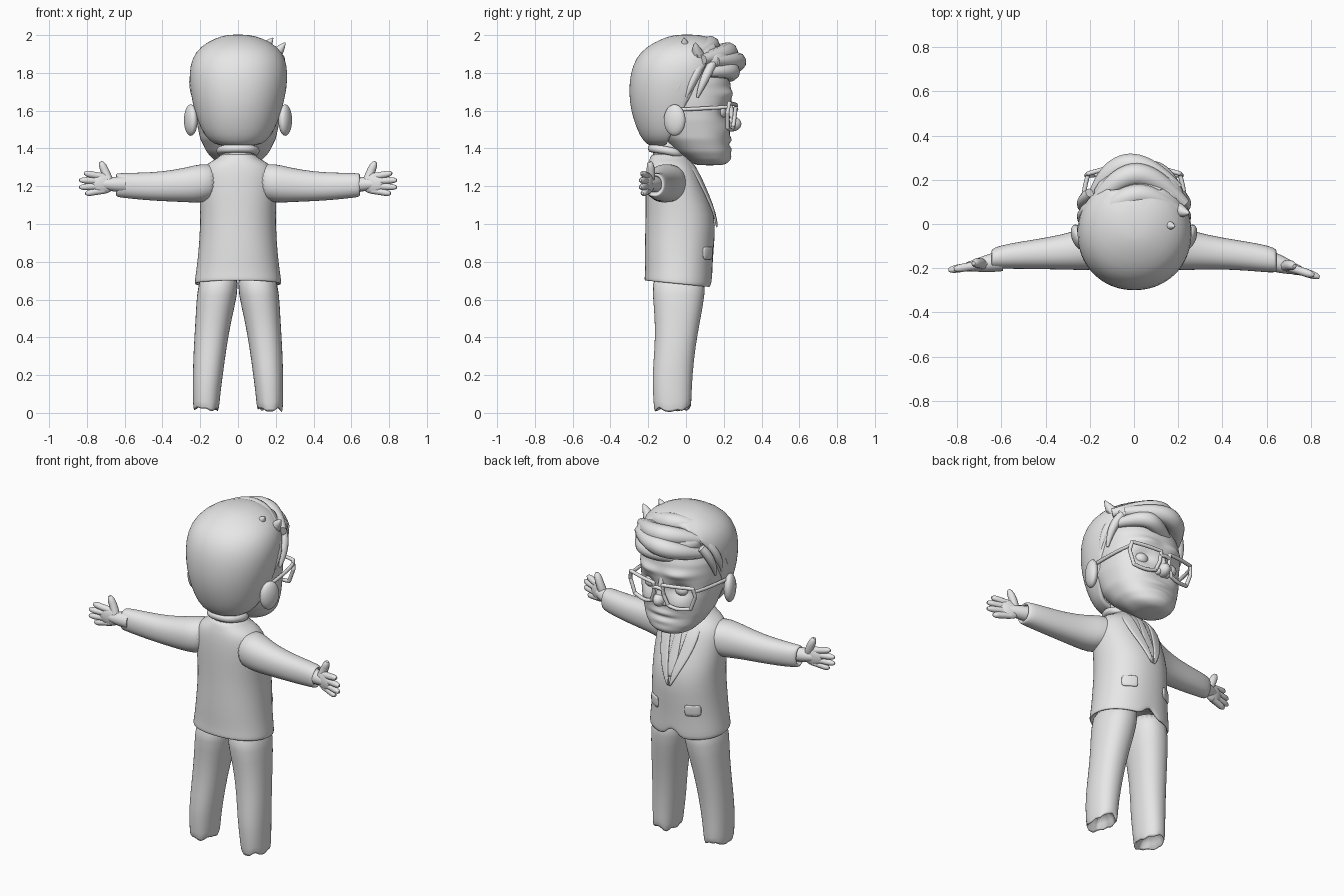
import bpy
import bmesh
import math
import random
from mathutils import Vector

random.seed(4)
if "Cube" in bpy.data.objects:
    bpy.data.objects.remove(bpy.data.objects["Cube"])

grey = bpy.data.materials.new("plain_grey")
grey.use_nodes = True
grey.diffuse_color = (0.8, 0.8, 0.8, 1)
grey.node_tree.nodes["Principled BSDF"].inputs["Base Color"].default_value = (0.8, 0.8, 0.8, 1)


def finish(name, bm, subdiv=1, thick=0):
    """Turn a bmesh into a smooth shaded object."""
    bmesh.ops.recalc_face_normals(bm, faces=bm.faces)
    mesh = bpy.data.meshes.new(name)
    bm.to_mesh(mesh)
    bm.free()
    mesh.shade_smooth()
    mesh.materials.append(grey)
    obj = bpy.data.objects.new(name, mesh)
    bpy.context.collection.objects.link(obj)
    if thick:
        mod = obj.modifiers.new("thickness", "SOLIDIFY")
        mod.thickness = thick
        mod.offset = -1
    if subdiv:
        mod = obj.modifiers.new("smooth", "SUBSURF")
        mod.levels = mod.render_levels = subdiv
    return obj


def extents(rings, t):
    """Section extents at height t, between the listed sections."""
    for a, b in zip(rings, rings[1:]):
        if a[0] <= t <= b[0]:
            f = (t - a[0]) / (b[0] - a[0])
            return [p + (q - p) * f for p, q in zip(a[1:], b[1:])]
    return rings[-1][1:] if t > rings[-1][0] else rings[0][1:]


def resample(rings, count):
    lo, hi = rings[0][0], rings[-1][0]
    steps = [lo + (hi - lo) * i / count for i in range(count + 1)]
    return [(t, *extents(rings, t)) for t in steps]


def loft_mesh(rings, axis="z", sides=32, power=2.2, adjust=None):
    """Rings are (position, a0, a1, b0, b1) extents across the axis."""
    bm = bmesh.new()
    loops = []
    for t, a0, a1, b0, b1 in rings:
        loop = []
        for i in range(sides):
            ang = math.tau * i / sides
            c, s = math.cos(ang), math.sin(ang)
            a = (a0 + a1) / 2 + (a1 - a0) / 2 * math.copysign(abs(c) ** (2 / power), c)
            b = (b0 + b1) / 2 + (b1 - b0) / 2 * math.copysign(abs(s) ** (2 / power), s)
            p = Vector((a, b, t) if axis == "z" else (t, a, b))
            loop.append(bm.verts.new(adjust(p) if adjust else p))
        loops.append(loop)
    for lo, hi in zip(loops, loops[1:]):
        for i in range(sides):
            j = (i + 1) % sides
            bm.faces.new((lo[i], lo[j], hi[j], hi[i]))
    bm.faces.new(loops[0])
    bm.faces.new(loops[-1])
    return bm


def ball(name, centre, radii, turn=0):
    bm = bmesh.new()
    bmesh.ops.create_uvsphere(bm, u_segments=24, v_segments=14, radius=1)
    bmesh.ops.scale(bm, vec=radii, verts=bm.verts)
    obj = finish(name, bm, 0)
    obj.location = centre
    obj.rotation_euler.z = turn
    return obj


def tube(name, points, radius, taper=None, closed=False):
    """Rounded tube along a smooth path, converted to a mesh."""
    curve = bpy.data.curves.new(name, "CURVE")
    curve.dimensions = "3D"
    curve.bevel_depth = radius
    curve.bevel_resolution = 3
    curve.use_fill_caps = True
    curve.resolution_u = 8
    spline = curve.splines.new("NURBS")
    spline.points.add(len(points) - 1)
    for i, (p, co) in enumerate(zip(spline.points, points)):
        p.co = (*co, 1)
        p.radius = taper[i] if taper else 1
    spline.order_u = 3
    spline.use_endpoint_u = not closed
    spline.use_cyclic_u = closed
    temp = bpy.data.objects.new(name + "_path", curve)
    bpy.context.collection.objects.link(temp)
    bpy.context.view_layer.update()
    mesh = bpy.data.meshes.new_from_object(temp.evaluated_get(bpy.context.evaluated_depsgraph_get()))
    bpy.data.objects.remove(temp)
    bm = bmesh.new()
    bm.from_mesh(mesh)
    return finish(name, bm, 0)


# Jacket body, with a dipping front hem and a small front vent
BODY = [(0.67, -.23, .23, -.22, .135), (0.69, -.23, .23, -.22, .14), (0.75, -.222, .222, -.217, .14),
        (0.85, -.21, .21, -.22, .145), (1.0, -.2, .2, -.215, .16), (1.1, -.203, .203, -.215, .135),
        (1.2, -.205, .205, -.215, .095), (1.28, -.2, .2, -.21, .065), (1.325, -.16, .16, -.2, .035),
        (1.35, -.1, .1, -.19, .01), (1.38, -.09, .09, -.18, 0)]


def hem(p):
    if p.z < 0.72:
        p.z -= 0.1 * p.y - 0.005
        if p.y > 0.05 and abs(p.x) < 0.045:
            p.z += 0.07
    return p


finish("jacket_body", loft_mesh([(0.77, -.19, .19, -.18, .1), (0.675, -.215, .215, -.205, .12)] + BODY, adjust=hem))


def front_y(x, z):
    x0, x1, y0, y1 = extents(BODY, z)
    return (y0 + y1) / 2 + (y1 - y0) / 2 * max(0, 1 - abs(x / x1) ** 2.2) ** (1 / 2.2)


def front_plate(name, rows, lift, side=1):
    """Thin cloth plate following the chest; rows are (z, inner x, outer x)."""
    bm = bmesh.new()
    grid = []
    for z, xa, xb in rows:
        xs = [side * (xa + (xb - xa) * i / 4) for i in range(5)]
        grid.append([bm.verts.new((x, front_y(x, z) + lift, z)) for x in xs])
    for lo, hi in zip(grid, grid[1:]):
        for i in range(4):
            bm.faces.new((lo[i], lo[i + 1], hi[i + 1], hi[i]))
    return finish(name, bm, 1, 0.012)


front_plate("tie", [(1.345, -.025, .025), (1.3, -.018, .018), (1.2, -.027, .027), (1.08, -.032, .032), (1.03, -.01, .01)], .006)
tube("shirt_collar", [(.075, -.03, 1.37), (.1, -.1, 1.39), (.06, -.18, 1.4), (-.06, -.18, 1.4), (-.1, -.1, 1.39), (-.075, -.03, 1.37)],
     .022, closed=True)
finish("neck", loft_mesh([(1.3, -.09, .09, -.18, .0), (1.38, -.085, .085, -.175, .0), (1.5, -.085, .085, -.17, .05)], sides=20))

# Limbs, facing +y so the figure's own left is -x
for side, label in ((-1, "left"), (1, "right")):
    front_plate(label + "_lapel", [(1.35, .05, .095), (1.29, .055, .125), (1.2, .042, .115), (1.1, .022, .075),
                                   (1.03, .008, .04), (0.98, 0, .012)], .012, side)
    front_plate(label + "_pocket_flap", [(.88, .09, .165), (.86, .088, .17), (.81, .088, .17)], .012, side)

    def ragged(p):
        return Vector((p.x, p.y, random.uniform(-.005, .035) + max(0, p.y) * .5)) if p.z < .05 else p
    leg = [(.09, .13, .21, -.13, 0), (.02, .11, .23, -.16, .015), (.021, .1, .238, -.17, .028), (.1, .093, .24, -.175, .03),
           (.2, .08, .24, -.18, .035), (.35, .06, .235, -.165, .05), (.5, .033, .225, -.165, .078),
           (.62, .003, .22, -.178, .1), (.76, -.01, .2, -.18, .11)]
    finish(label + "_leg", loft_mesh([(z, *sorted((side * a, side * b)), c, d) for z, a, b, c, d in leg], sides=24, adjust=ragged))

    back = .018 if side > 0 else 0
    sleeve = [(.1, -.2, .02, 1.13, 1.32), (.2, -.21, 0, 1.11, 1.32), (.27, -.208, -.035, 1.115, 1.3), (.4, -.205, -.062, 1.12, 1.277),
              (.52, -.203 - back / 2, -.08, 1.128, 1.272), (.62, -.203 - back, -.1, 1.14, 1.27),
              (.645, -.2 - back, -.115, 1.143, 1.268), (.648, -.19 - back, -.13, 1.16, 1.255), (.6, -.18, -.13, 1.17, 1.25)]
    finish(label + "_sleeve", loft_mesh([(side * t, *r) for t, *r in sleeve], axis="x", sides=24))

    slope = .33 if side > 0 else .17

    def at(x, z, shift=0):
        return (side * x, -.175 - slope * (x - .64) + shift, z)
    ball(label + "_palm", at(.715, 1.215), (.065, .026, .055), -side * slope)
    tube(label + "_wrist", [at(.6, 1.21), at(.66, 1.21), at(.72, 1.213)], .045, [1, .95, .6])
    for n, (tip_x, tip_z) in enumerate(((.815, 1.268), (.84, 1.232), (.84, 1.195), (.808, 1.162))):
        root = 1.25 - .024 * n
        tube(f"{label}_finger_{n + 1}", [at(.71, root), at(.765, (root + tip_z) / 2), at(tip_x - .012, tip_z), at(tip_x, tip_z)],
             .019, [1, 1, .9, .35])
    tube(label + "_thumb", [at(.685, 1.23), at(.7, 1.27, .01), at(.722, 1.32, .012), at(.726, 1.33, .012)], .024, [1, 1, .8, .35])

# Head with sculpted sockets, brow, cheeks, lips and chin
SKULL = [(1.31, -.06, .06, .05, .2), (1.33, -.12, .12, .03, .225), (1.38, -.165, .165, -.05, .235), (1.45, -.2, .2, -.12, .23),
         (1.55, -.222, .222, -.18, .235), (1.65, -.232, .232, -.22, .24), (1.75, -.235, .235, -.24, .235),
         (1.85, -.21, .21, -.22, .2), (1.93, -.13, .13, -.13, .14), (1.96, -.06, .06, -.06, .07)]
BUMPS = [(.1, 1.595, .055, .04, -.035), (.1, 1.69, .08, .022, .022), (.11, 1.5, .06, .04, .01),
         (0, 1.445, .07, .014, .016), (0, 1.42, .09, .01, -.012), (0, 1.4, .06, .013, .012), (0, 1.35, .07, .022, .012)]


def sculpt(p):
    if p.y > .08:
        for bx, bz, wx, wz, amount in BUMPS:
            p.y += amount * math.exp(-((abs(p.x) - bx) / wx) ** 2 - ((p.z - bz) / wz) ** 2)
    return p


finish("head", loft_mesh(resample(SKULL, 46), sides=56, power=2.3, adjust=sculpt))
ball("nose", (0, .243, 1.53), (.036, .05, .04))
tube("nose_bridge", [(0, .225, 1.66), (0, .235, 1.6), (0, .25, 1.54)], .024, [.6, .8, 1])

# Ears, eyes and glasses
for side, label in ((-1, "left"), (1, "right")):
    ball(label + "_ear", (side * .25, -.06, 1.55), (.032, .06, .083), -side * .35)
    ball(label + "_nostril", (side * .03, .235, 1.515), (.02, .026, .02))
    ball(label + "_eye", (side * .1, .175, 1.59), (.042, .04, .036))
    rim = [(.03, 1.63), (.11, 1.635), (.205, 1.64), (.215, 1.59), (.185, 1.51), (.11, 1.495), (.055, 1.51), (.032, 1.57)]
    path = [(side * x, .262 - .9 * x * x + .12 * (z - 1.6), z) for x, z in rim for _ in range(2 if x != .11 else 1)]
    tube(label + "_glasses_rim", path, .0105, closed=True)
    tube(label + "_glasses_arm", [(side * .205, .23, 1.62), (side * .235, .15, 1.615), (side * .24, -.04, 1.605)], .01)
tube("glasses_bridge", [(-.035, .262, 1.6), (0, .272, 1.615), (.035, .262, 1.6)], .01)

# Hair shell trimmed along a sloping hairline
HAIR = [(1.41, -.1, .1, -.19, 0), (1.44, -.155, .155, -.228, .05), (1.5, -.195, .195, -.26, .1), (1.6, -.233, .233, -.293, .18),
        (1.7, -.252, .255, -.303, .2), (1.8, -.26, .265, -.295, .22), (1.88, -.243, .25, -.265, .22), (1.94, -.2, .21, -.21, .2),
        (1.985, -.12, .13, -.12, .14), (2.004, -.05, .05, -.05, .06)]
bm = loft_mesh(HAIR, sides=48, power=2.1)
bmesh.ops.bisect_plane(bm, geom=bm.verts[:] + bm.edges[:] + bm.faces[:], plane_co=(0, -.1, 1.42),
                       plane_no=(0, 1, -.5), clear_outer=True)
finish("hair_shell", bm, 1, 0.03)

# Swept quiff, side locks and loose tufts
ball("quiff_mass", (.02, .125, 1.865), (.205, .13, .085))
LOCKS = [([(-.19, .1, 1.8), (-.13, .24, 1.84), (.05, .29, 1.87), (.2, .16, 1.86)], .05),
         ([(-.2, .05, 1.86), (-.1, .2, 1.91), (.08, .24, 1.91), (.23, .09, 1.87)], .052),
         ([(-.19, 0, 1.89), (-.1, .1, 1.945), (.08, .15, 1.945), (.22, .04, 1.89)], .05),
         ([(-.17, .12, 1.76), (0, .23, 1.79), (.14, .25, 1.82), (.22, .1, 1.8)], .045)]
for n, (points, radius) in enumerate(LOCKS):
    tube(f"quiff_lock_{n + 1}", points, radius, [.5, 1, 1.05, .5])
for side, label in ((-1, "left"), (1, "right")):
    for n in range(3):
        y = .1 - .06 * n
        tube(f"{label}_side_lock_{n + 1}", [(side * .2, y + .04, 1.85), (side * .25, y, 1.78), (side * .237, y - .04, 1.67)],
             .032, [.7, 1, .2])
for n, (x, y, z) in enumerate(((.185, -.01, 1.985), (.25, .05, 1.96))):
    tube(f"tuft_{n + 1}", [(x - .06, y + .02, z - .08), (x - .025, y, z - .03), (x, y, z)], .035, [1, .8, .08])
